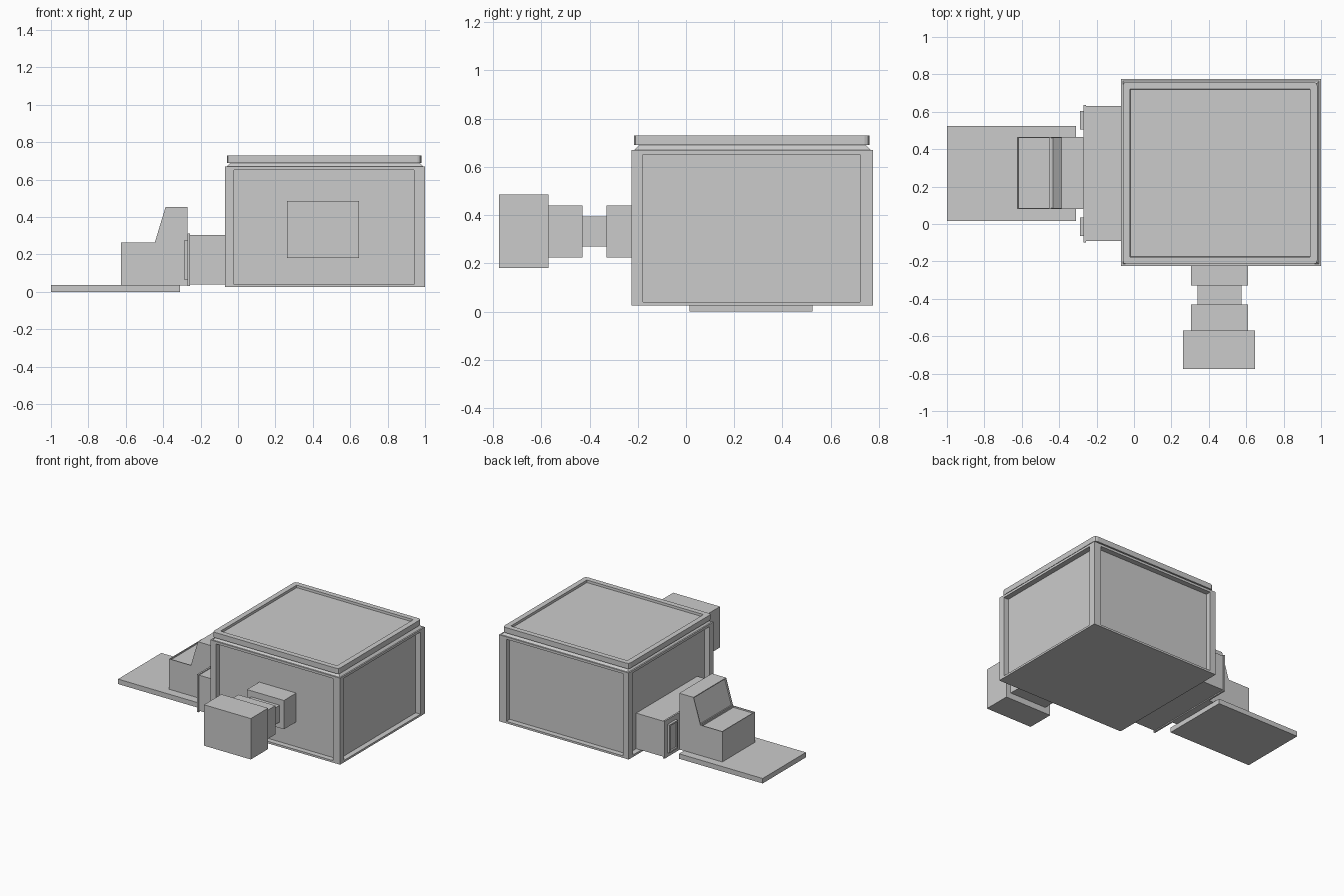
import bpy, bmesh
from mathutils import Vector

if "Cube" in bpy.data.objects:
    bpy.data.objects.remove(bpy.data.objects["Cube"])


def finish(bm, name):
    bmesh.ops.recalc_face_normals(bm, faces=bm.faces)
    me = bpy.data.meshes.new(name)
    bm.to_mesh(me)
    bm.free()
    ob = bpy.data.objects.new(name, me)
    bpy.context.collection.objects.link(ob)
    return ob


def inset_towards(bm, direction, thickness, depth):
    """Frame and sink the faces that look along a direction."""
    bm.normal_update()
    faces = [f for f in bm.faces if f.normal.dot(Vector(direction)) > 0.99]
    bmesh.ops.inset_individual(bm, faces=faces, thickness=thickness, depth=0)
    bmesh.ops.inset_individual(bm, faces=faces, thickness=0.003, depth=-depth)


def box(name, x, y, z, corner=0, inset=None):
    """Box from axis ranges, with optional cut vertical corners and inset."""
    bm = bmesh.new()
    bmesh.ops.create_cube(bm, size=1)
    for v in bm.verts:
        v.co = [r[0] if c < 0 else r[1] for c, r in zip(v.co, (x, y, z))]
    if corner:
        edges = [e for e in bm.edges
                 if abs(e.verts[0].co.z - e.verts[1].co.z) > 1e-4]
        bmesh.ops.bevel(bm, geom=edges, offset=corner, segments=2,
                        profile=0.5, affect='EDGES')
    if inset:
        inset_towards(bm, *inset)
    return finish(bm, name)


# Main body: recessed core framed by posts and slabs
X, Y = (-0.07, 1.0), (-0.225, 0.775)
box("body_core", (-0.03, 0.96), (-0.185, 0.735), (0.03, 0.66))
box("body_bottom_slab", X, Y, (0.025, 0.04))
box("body_top_slab", X, Y, (0.652, 0.67))
for xn, px in (("left", (-0.07, -0.022)), ("right", (0.94, 1.0))):
    for yn, py in (("front", (-0.225, -0.178)), ("back", (0.722, 0.775))):
        box(f"post_{yn}_{xn}", px, py, (0.04, 0.652))

# Tapered neck and rimmed lid
bm = bmesh.new()
bmesh.ops.create_cube(bm, size=1)
for v in bm.verts:
    d = 0.03 if v.co.z > 0 else 0.01
    v.co = (X[0] + d if v.co.x < 0 else X[1] - d,
            Y[0] + d if v.co.y < 0 else Y[1] - d,
            0.69 if v.co.z > 0 else 0.67)
finish(bm, "lid_neck")
box("lid", (-0.06, 0.98), (-0.215, 0.76), (0.69, 0.73), 0.02,
    ((0, 0, 1), 0.04, 0.018))

# Stepped front arm
for name, x, y, z in (
        ("arm_base", (0.305, 0.61), (-0.33, -0.18), (0.225, 0.44)),
        ("arm_neck", (0.34, 0.575), (-0.43, -0.33), (0.27, 0.395)),
        ("arm_collar", (0.305, 0.61), (-0.57, -0.43), (0.225, 0.44)),
        ("arm_head", (0.262, 0.648), (-0.775, -0.57), (0.18, 0.485))):
    box(name, x, y, z)

# Side housing with end flange and a pair of raised panels
box("housing", (-0.265, -0.025), (-0.09, 0.63), (0.04, 0.305))
box("housing_flange", (-0.27, -0.257), (-0.1, 0.637), (0.032, 0.311))
for name, y in (("panel_front", (-0.065, 0.035)), ("panel_back", (0.505, 0.605))):
    box(name, (-0.288, -0.265), y, (0.065, 0.275), 0,
        ((-1, 0, 0), 0.015, 0.01))

# Console: side profile extruded along y, with framed slope and desk top
profile = [(-0.625, 0.035), (-0.27, 0.035), (-0.27, 0.455),
           (-0.387, 0.455), (-0.445, 0.263), (-0.625, 0.263)]
bm = bmesh.new()
face = bm.faces.new([bm.verts.new((x, 0.08, z)) for x, z in profile])
ext = bmesh.ops.extrude_face_region(bm, geom=[face])
for v in ext["geom"]:
    if isinstance(v, bmesh.types.BMVert):
        v.co.y = 0.465
bmesh.ops.recalc_face_normals(bm, faces=bm.faces)
desk = [f for f in bm.faces if f.normal.z > 0.2 and f.calc_center_median().x < -0.4]
for f in desk:
    bmesh.ops.inset_individual(bm, faces=[f], thickness=0.008, depth=0)
    bmesh.ops.inset_individual(bm, faces=[f], thickness=0.001, depth=-0.01)
finish(bm, "console")

# Floor plate
box("floor_plate", (-1.0, -0.31), (0.015, 0.525), (0.0, 0.037))
